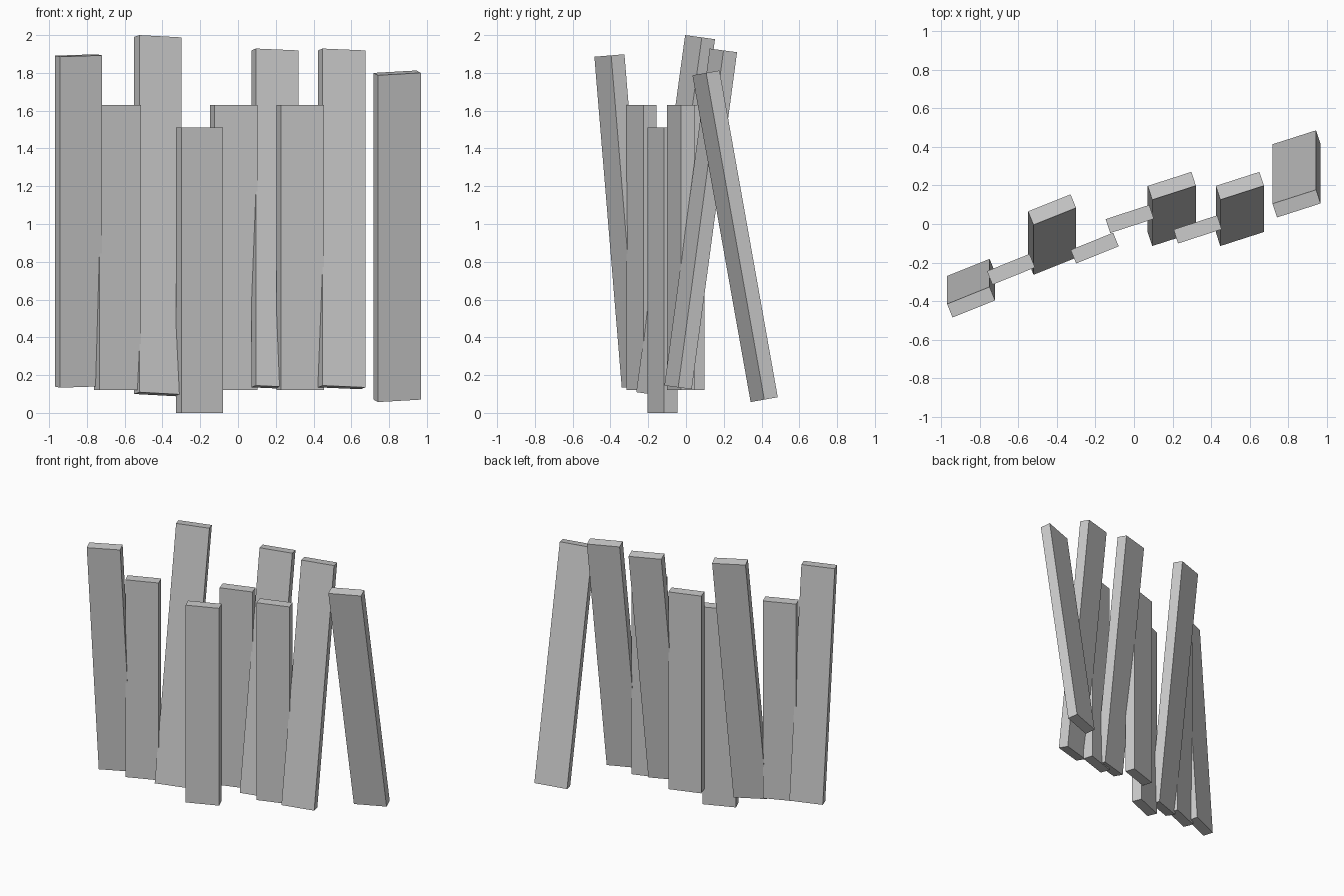
import bpy
from math import radians
from mathutils import Matrix

if "Cube" in bpy.data.objects:
    bpy.data.objects.remove(bpy.data.objects["Cube"])

WIDTH, THICK = 0.238, 0.076


def plank(name, centre, length, yaw, lean=0.0):
    """Box board, turned about z, then leaned about the world x axis."""
    bpy.ops.mesh.primitive_cube_add(size=1)
    ob = bpy.context.object
    ob.name = name
    ob.data.transform(Matrix.Diagonal((WIDTH, THICK, length, 1)))
    ob.matrix_world = (Matrix.Translation(centre)
                       @ Matrix.Rotation(radians(lean), 4, 'X')
                       @ Matrix.Rotation(radians(yaw), 4, 'Z'))
    return ob


# Upright boards: x, y, bottom z, yaw
uprights = [(-0.638, -0.235, 0.12, 22), (-0.204, -0.125, 0.0, 22),
            (-0.022, 0.026, 0.12, 18), (0.33, -0.028, 0.12, 18)]
for i, (x, y, z, yaw) in enumerate(uprights, 1):
    plank(f"upright_plank_{i}", (x, y, z + 0.755), 1.51, yaw)

# Leaning boards: x, y, z of the centre, length, yaw, lean
leaners = [(-0.845, -0.333, 1.016, 1.758, 22, 4.73),
           (-0.425, -0.055, 1.044, 1.908, 22, -7.8),
           (0.196, 0.078, 1.027, 1.80, 18, -7.66),
           (0.549, 0.078, 1.027, 1.80, 18, -7.66),
           (0.843, 0.26, 0.935, 1.757, 18, 10.1)]
for i, (x, y, z, length, yaw, lean) in enumerate(leaners, 1):
    plank(f"leaning_plank_{i}", (x, y, z), length, yaw, lean)
